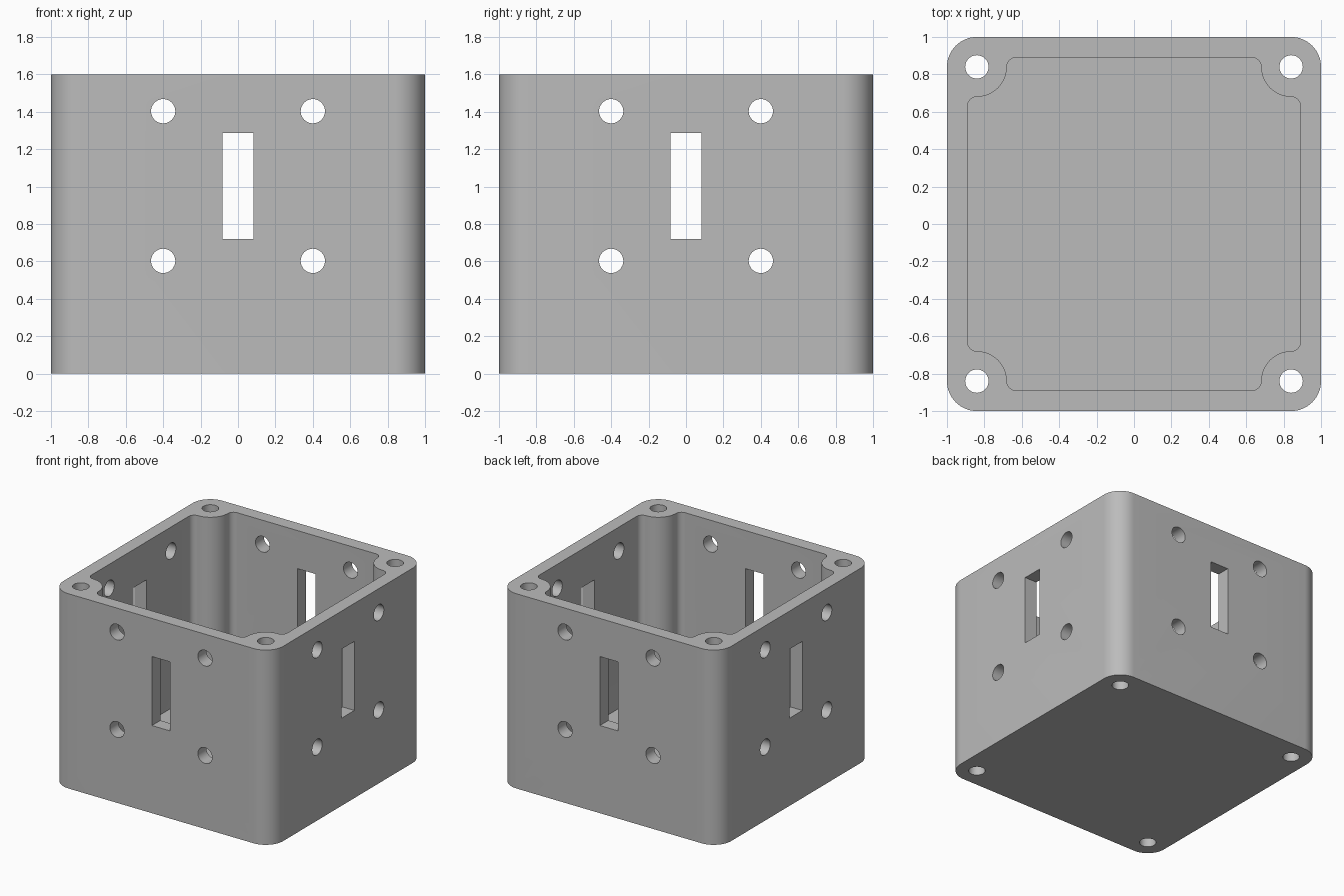
import bpy, bmesh, math
from mathutils import Matrix

if "Cube" in bpy.data.objects:
    bpy.data.objects.remove(bpy.data.objects["Cube"])

HEIGHT, FLOOR = 1.6, 0.11
POST, POST_R = 0.84, 0.16      # corner post centre and radius
INNER, FILLET = 0.89, 0.05     # cavity half width and fillet radius

grey = bpy.data.materials.new("light grey")
grey.diffuse_color = (0.5, 0.5, 0.5, 1)
grey.use_nodes = True
grey.node_tree.nodes["Principled BSDF"].inputs["Base Color"].default_value = grey.diffuse_color


def arc(cx, cy, r, a0, a1, n):
    return [(cx + r * math.cos(math.radians(a0 + (a1 - a0) * i / n)),
             cy + r * math.sin(math.radians(a0 + (a1 - a0) * i / n))) for i in range(n + 1)]


def four_corners(corner):
    """Repeat the outline of one corner around the z axis."""
    pts = []
    for k in range(4):
        c, s = round(math.cos(k * math.pi / 2)), round(math.sin(k * math.pi / 2))
        pts += [(c * x - s * y, s * x + c * y) for x, y in corner]
    return pts


def prism(bm, outline, z0, z1, matrix=Matrix()):
    """Extrude a closed outline from z0 to z1, then place it."""
    low = [bm.verts.new(matrix @ Matrix.Translation((x, y, z0)).translation) for x, y in outline]
    high = [bm.verts.new(matrix @ Matrix.Translation((x, y, z1)).translation) for x, y in outline]
    bm.faces.new(low[::-1])
    bm.faces.new(high)
    n = len(low)
    for i in range(n):
        j = (i + 1) % n
        bm.faces.new((low[i], low[j], high[j], high[i]))


def make_object(name, bm):
    bmesh.ops.recalc_face_normals(bm, faces=bm.faces)
    mesh = bpy.data.meshes.new(name)
    bm.to_mesh(mesh)
    bm.free()
    mesh.materials.append(grey)
    obj = bpy.data.objects.new(name, mesh)
    bpy.context.collection.objects.link(obj)
    return obj


# Box body with rounded upright edges
bm = bmesh.new()
prism(bm, four_corners(arc(POST, POST, POST_R, 0, 90, 16)), 0, HEIGHT)
box = make_object("enclosure_box", bm)

# Cavity that leaves a round screw post in each corner
edge = POST - POST_R - FILLET
corner = (arc(INNER - FILLET, edge, FILLET, 0, 90, 8)
          + arc(POST, POST, POST_R, 270, 180, 16)[1:-1]
          + arc(edge, INNER - FILLET, FILLET, 0, 90, 8))
bm = bmesh.new()
prism(bm, four_corners(corner), FLOOR, HEIGHT + 0.2)
cutters = [make_object("cavity_cutter", bm)]

# Screw holes down through the posts
bm = bmesh.new()
for x in (-POST, POST):
    for y in (-POST, POST):
        prism(bm, arc(x, y, 0.0625, 0, 348.75, 31), -0.2, HEIGHT + 0.2)
cutters.append(make_object("post_hole_cutter", bm))

# Slot and four round holes through each pair of opposite walls
for name, turn in (("front_back_cutter", 0), ("side_cutter", math.pi / 2)):
    matrix = Matrix.Rotation(turn, 4, 'Z') @ Matrix.Rotation(math.pi / 2, 4, 'X')
    bm = bmesh.new()
    prism(bm, [(-0.083, 0.72), (0.083, 0.72), (0.083, 1.287), (-0.083, 1.287)], -1.2, 1.2, matrix)
    for x in (-0.4, 0.4):
        for z in (0.603, 1.403):
            prism(bm, arc(x, z, 0.065, 0, 348.75, 31), -1.2, 1.2, matrix)
    cutters.append(make_object(name, bm))

# Cut everything out of the body
for cutter in cutters:
    mod = box.modifiers.new(cutter.name, 'BOOLEAN')
    mod.operation, mod.solver, mod.object = 'DIFFERENCE', 'EXACT', cutter
bpy.context.view_layer.update()
cut_mesh = bpy.data.meshes.new_from_object(box.evaluated_get(bpy.context.evaluated_depsgraph_get()))
box.modifiers.clear()
box.data = cut_mesh
for cutter in cutters:
    bpy.data.objects.remove(cutter)

# Smooth the rounded surfaces and keep the rims sharp
bpy.context.view_layer.objects.active = box
box.select_set(True)
bpy.ops.object.shade_smooth_by_angle(angle=math.radians(30))
